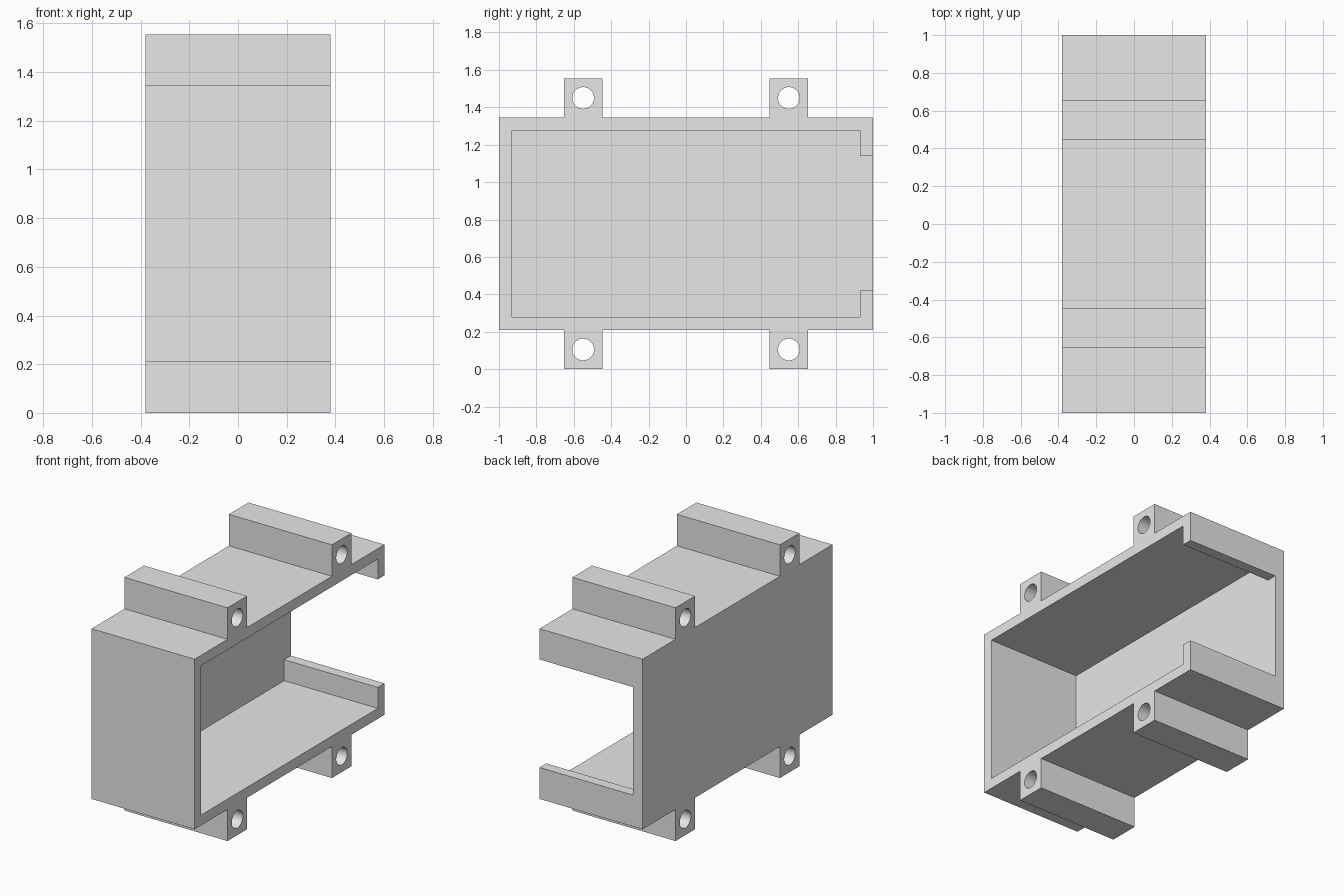
import bpy
import bmesh

if "Cube" in bpy.data.objects:
    bpy.data.objects.remove(bpy.data.objects["Cube"], do_unlink=True)

HALF_W = 0.38              # half width along x
LOW, HIGH = 0.21, 1.345    # body bottom and top
TOP = 1.555                # top of the upper lugs
WALL = 0.07
LUG_Y, LUG_HALF = 0.55, 0.103
HOLE_R = 0.058

grey = bpy.data.materials.new("light grey")
grey.use_nodes = True
grey.diffuse_color = (0.8, 0.8, 0.8, 1)
grey.node_tree.nodes["Principled BSDF"].inputs["Base Color"].default_value = (0.8, 0.8, 0.8, 1)


def prism(name, profile, x0, x1):
    """Extrude a closed (y, z) profile along x."""
    bm = bmesh.new()
    face = bm.faces.new([bm.verts.new((x0, y, z)) for y, z in profile])
    side = bmesh.ops.extrude_face_region(bm, geom=[face])["geom"]
    moved = [v for v in side if isinstance(v, bmesh.types.BMVert)]
    bmesh.ops.translate(bm, verts=moved, vec=(x1 - x0, 0, 0))
    bmesh.ops.recalc_face_normals(bm, faces=bm.faces)
    mesh = bpy.data.meshes.new(name)
    bm.to_mesh(mesh)
    bm.free()
    mesh.materials.append(grey)
    obj = bpy.data.objects.new(name, mesh)
    bpy.context.collection.objects.link(obj)
    return obj


def cut(target, cutter):
    """Subtract a cutter and remove it."""
    mod = target.modifiers.new("cut", "BOOLEAN")
    mod.operation = "DIFFERENCE"
    mod.solver = "EXACT"
    mod.object = cutter
    bpy.ops.object.select_all(action="DESELECT")
    bpy.context.view_layer.objects.active = target
    target.select_set(True)
    bpy.ops.object.modifier_apply(modifier=mod.name)
    bpy.data.objects.remove(cutter, do_unlink=True)


# Outer outline: box section with two lugs on the bottom and two on the top
def lug_edge(base, tip, direction):
    points = []
    for y in (-LUG_Y * direction, LUG_Y * direction):
        a, b = y - LUG_HALF * direction, y + LUG_HALF * direction
        points += [(a, base), (a, tip), (b, tip), (b, base)]
    return points


outline = ([(-1, LOW)] + lug_edge(LOW, 0, 1) + [(1, LOW), (1, HIGH)]
           + lug_edge(HIGH, TOP, -1) + [(-1, HIGH)])
housing = prism("housing", outline, -HALF_W, HALF_W)

# Cavity open at the +x side, with a lipped opening through the back
inner = 1 - WALL
lo, hi = LOW + WALL, HIGH - WALL
cavity = [(-inner, lo), (inner, lo), (inner, 0.42), (1.2, 0.42),
          (1.2, 1.14), (inner, 1.14), (inner, hi), (-inner, hi)]
cut(housing, prism("cavity_cutter", cavity, WALL - HALF_W, HALF_W + 0.2))

# Mounting holes running the length of each lug
for y in (-LUG_Y, LUG_Y):
    for z in (0.105, TOP - 0.105):
        bpy.ops.mesh.primitive_cylinder_add(vertices=48, radius=HOLE_R, depth=2,
                                            location=(0, y, z),
                                            rotation=(0, 1.570796, 0))
        hole = bpy.context.object
        hole.data.materials.append(grey)
        cut(housing, hole)

bpy.ops.object.select_all(action="DESELECT")
housing.select_set(True)
bpy.context.view_layer.objects.active = housing
bpy.ops.object.shade_smooth_by_angle()
